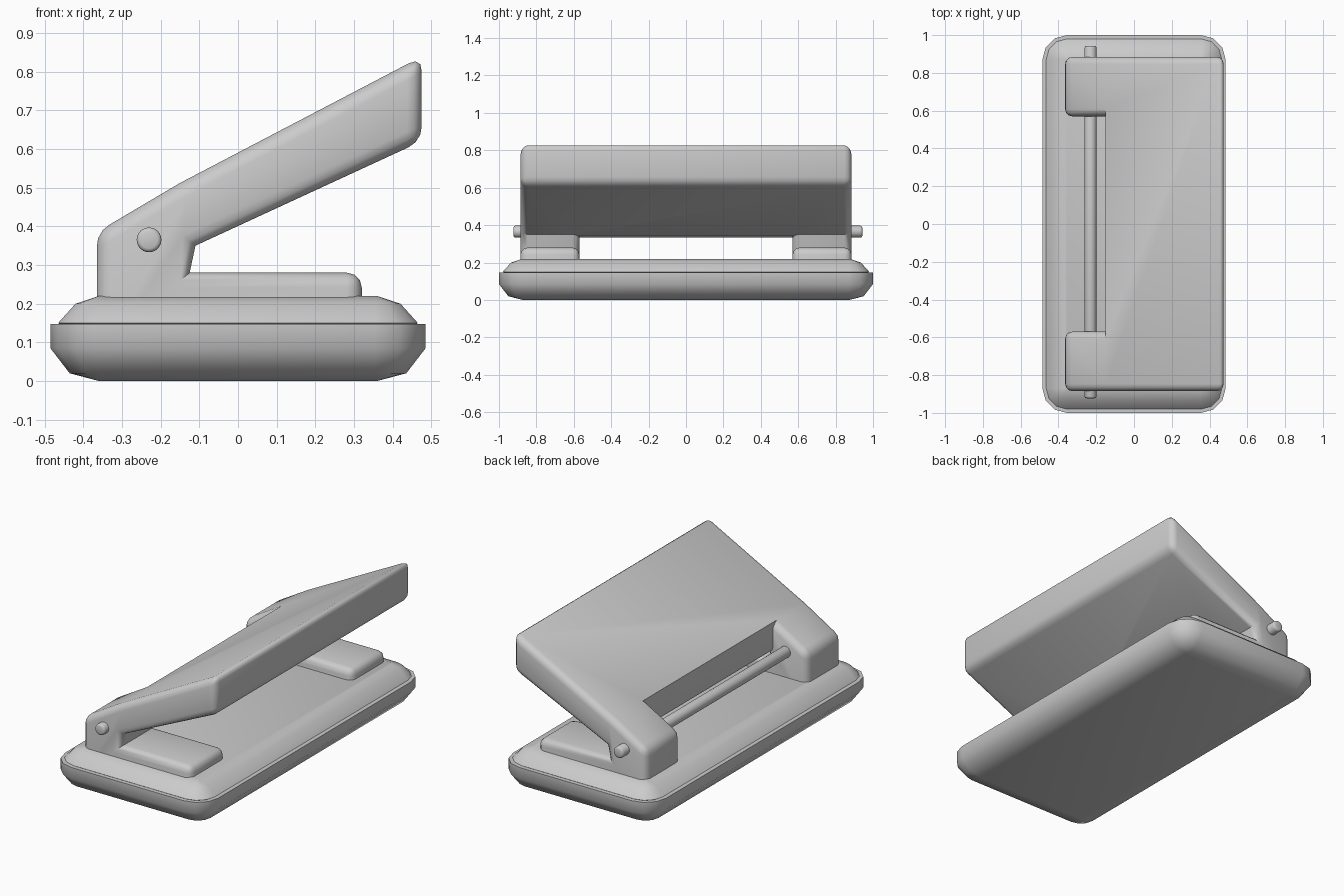
import bpy, bmesh, math
from mathutils import Vector, Matrix

cube = bpy.data.objects.get("Cube")
if cube:
    bpy.data.objects.remove(cube, do_unlink=True)

grey = bpy.data.materials.new("mid_grey")
grey.use_nodes = True
grey.diffuse_color = (0.6, 0.6, 0.6, 1)
grey.node_tree.nodes["Principled BSDF"].inputs["Base Color"].default_value = (0.6, 0.6, 0.6, 1)


def finish(bm, name, angle=45):
    """Turn a bmesh into a smooth-shaded grey object."""
    bmesh.ops.recalc_face_normals(bm, faces=bm.faces)
    mesh = bpy.data.meshes.new(name)
    bm.to_mesh(mesh)
    bm.free()
    obj = bpy.data.objects.new(name, mesh)
    bpy.context.collection.objects.link(obj)
    mesh.materials.append(grey)
    bpy.ops.object.select_all(action='DESELECT')
    obj.select_set(True)
    bpy.context.view_layer.objects.active = obj
    bpy.ops.object.shade_smooth_by_angle(angle=math.radians(angle))
    return obj


def rounded_slab(name, half_x, half_y, radius, layers, steps=3):
    """Stack rounded rectangles given as (inset, height)."""
    bm = bmesh.new()
    rings = []
    for inset, z in layers:
        ring = []
        r = max(radius - inset, 0.004)
        for corner, (sx, sy) in enumerate([(1, 1), (-1, 1), (-1, -1), (1, -1)]):
            for i in range(steps + 1):
                a = math.pi / 2 * (corner + i / steps)
                x = sx * (half_x - radius) + r * math.cos(a)
                y = sy * (half_y - radius) + r * math.sin(a)
                ring.append(bm.verts.new((x, y, z)))
        rings.append(ring)
    for low, high in zip(rings, rings[1:]):
        for i in range(len(low)):
            j = (i + 1) % len(low)
            bm.faces.new((low[i], low[j], high[j], high[i]))
    bm.faces.new(rings[0])
    bm.faces.new(rings[-1])
    return finish(bm, name)


# Base: lower tray and the slightly inset deck on top of it
rounded_slab("base_tray", 0.485, 1.0, 0.13,
             [(0.13, 0), (0.05, 0.02), (0, 0.085), (0, 0.147), (0.03, 0.147)])
rounded_slab("base_deck", 0.485, 1.0, 0.13,
             [(0.05, 0.13), (0.02, 0.15), (0.065, 0.2), (0.13, 0.22)])

# Handle: a full-width sloping plate with a leg and foot at each end
back_top, back_low = (-0.15, 0.512), (-0.15, 0.3315)
knee = (-0.11, 0.35)
plate = [back_top, back_low, knee, (0.475, 0.62), (0.475, 0.839)]
leg = [(-0.365, 0.1), (0.32, 0.1), (0.32, 0.28), (-0.125, 0.28),
       knee, back_low, back_top, (-0.365, 0.385)]
OUTER, INNER = 0.885, 0.57

bm = bmesh.new()
points, skin = {}, {}


def vert(p, y):
    key = (p[0], y, p[1])
    if key not in points:
        points[key] = bm.verts.new(key)
    return points[key]


def toggle(verts):
    """Keep a face only if no neighbouring block shares it."""
    key = frozenset(verts)
    if skin.pop(key, None) is None:
        skin[key] = verts


def block(profile, y0, y1):
    for y in (y0, y1):
        toggle([vert(p, y) for p in profile])
    for p, q in zip(profile, profile[1:] + profile[:1]):
        toggle([vert(p, y0), vert(q, y0), vert(q, y1), vert(p, y1)])


for y0, y1 in ((-OUTER, -INNER), (INNER, OUTER)):
    block(plate, y0, y1)
    block(leg, y0, y1)
block(plate, -INNER, INNER)
for verts in skin.values():
    bm.faces.new(verts)
bmesh.ops.recalc_face_normals(bm, faces=bm.faces)
bmesh.ops.dissolve_limit(bm, angle_limit=math.radians(0.7),
                         verts=bm.verts, edges=bm.edges)
bm.normal_update()
# Round every outward edge except those buried in the base
outward = [e for e in bm.edges if len(e.link_faces) == 2 and e.is_convex
           and e.calc_face_angle() > 0.5
           and max(v.co.z for v in e.verts) > 0.2]
bmesh.ops.bevel(bm, geom=outward, offset=0.038, offset_type='OFFSET', segments=3,
                profile=0.5, affect='EDGES', clamp_overlap=False)
finish(bm, "handle")

# Hinge rod running through both legs, with softened ends
bm = bmesh.new()
place = Matrix.Translation(Vector((-0.23, 0.01, 0.365))) @ Matrix.Rotation(math.pi / 2, 4, 'X')
bmesh.ops.create_cone(bm, cap_ends=True, segments=24, radius1=0.032, radius2=0.032,
                      depth=1.865, matrix=place)
rims = [e for e in bm.edges if abs(e.verts[0].co.y - e.verts[1].co.y) < 0.01]
bmesh.ops.bevel(bm, geom=rims, offset=0.01, offset_type='OFFSET', segments=2,
                profile=0.5, affect='EDGES', clamp_overlap=True)
finish(bm, "hinge_rod", 60)
